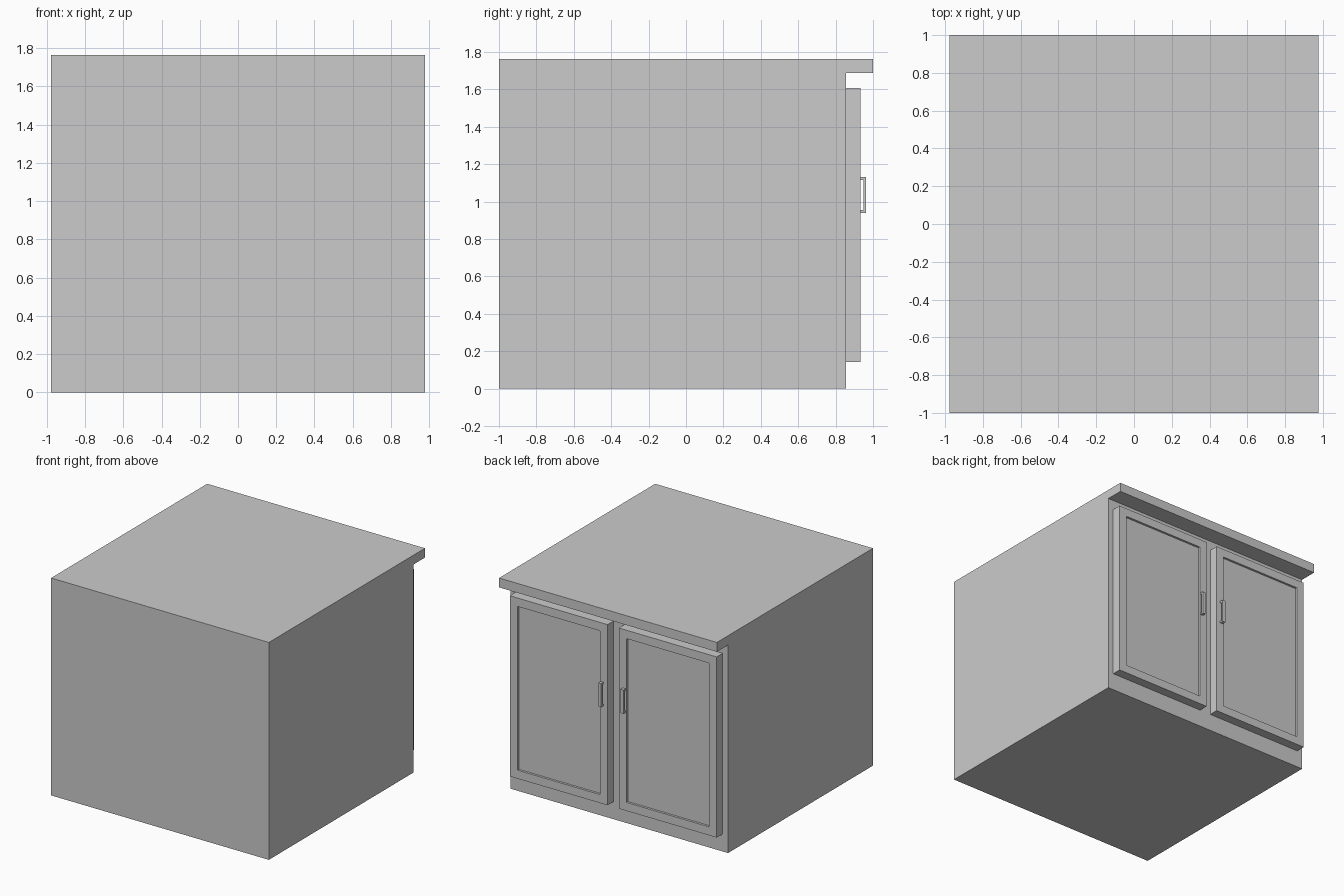
import bpy, bmesh
from mathutils import Vector

if "Cube" in bpy.data.objects:
    bpy.data.objects.remove(bpy.data.objects["Cube"])


def extruded(name, profile, x0, x1):
    """Extrude a closed (y, z) profile from x0 to x1; returns object and open bmesh."""
    bm = bmesh.new()
    face = bm.faces.new([bm.verts.new((x0, y, z)) for y, z in profile])
    geom = bmesh.ops.extrude_face_region(bm, geom=[face])["geom"]
    verts = [g for g in geom if isinstance(g, bmesh.types.BMVert)]
    bmesh.ops.translate(bm, vec=(x1 - x0, 0, 0), verts=verts)
    bmesh.ops.recalc_face_normals(bm, faces=bm.faces)
    obj = bpy.data.objects.new(name, bpy.data.meshes.new(name))
    bpy.context.collection.objects.link(obj)
    return obj, bm


def finish(obj, bm, mirror=False):
    bm.to_mesh(obj.data)
    bm.free()
    if mirror:
        obj.modifiers.new("Mirror", 'MIRROR').use_axis[0] = True


TOP = 1.763
BODY_Y, DOOR_Y, HANDLE_Y = 0.856, 0.933, 0.963

# Cabinet carcass with overhanging worktop, one continuous profile
finish(*extruded("cabinet_body", [
    (-1, 0), (BODY_Y, 0), (BODY_Y, 1.687), (1, 1.687), (1, TOP), (-1, TOP)],
    -0.977, 0.977))

# Doors with recessed panels, mirrored to the other side
door, bm = extruded("doors", [
    (BODY_Y, 0.142), (DOOR_Y, 0.142), (DOOR_Y, 1.607), (BODY_Y, 1.607)],
    0.051, 0.928)
front = max(bm.faces, key=lambda f: f.normal.dot(Vector((0, 1, 0))))
bmesh.ops.inset_region(bm, faces=[front], thickness=0.097)
panel = bmesh.ops.extrude_face_region(bm, geom=[front])["geom"]
bmesh.ops.translate(bm, vec=(0, -0.018, 0),
                    verts=[g for g in panel if isinstance(g, bmesh.types.BMVert)])
if front.is_valid:
    bmesh.ops.delete(bm, geom=[front], context='FACES_ONLY')
bmesh.ops.recalc_face_normals(bm, faces=bm.faces)
finish(door, bm, mirror=True)

# Bracket-shaped pull handles near the meeting edges of the doors
z0, z1, t = 0.939, 1.131, 0.015
finish(*extruded("handles", [
    (DOOR_Y, z0), (HANDLE_Y, z0), (HANDLE_Y, z1), (DOOR_Y, z1),
    (DOOR_Y, z1 - t), (HANDLE_Y - t, z1 - t),
    (HANDLE_Y - t, z0 + t), (DOOR_Y, z0 + t)], 0.087, 0.113), mirror=True)
